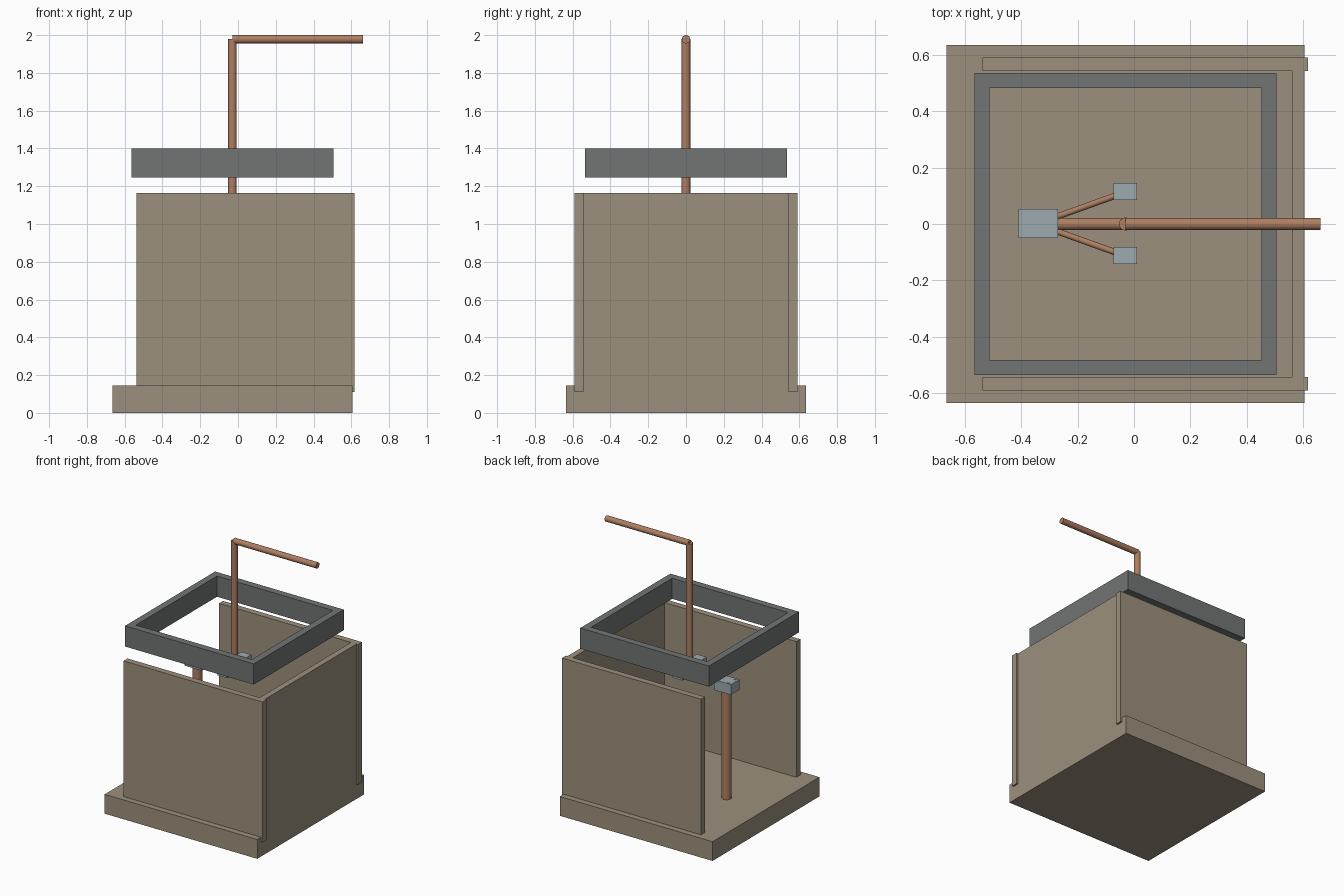
import bpy, bmesh
from mathutils import Vector

if "Cube" in bpy.data.objects:
    bpy.data.objects.remove(bpy.data.objects["Cube"])


def material(name, rgb):
    m = bpy.data.materials.new(name)
    m.diffuse_color = (*rgb, 1)
    m.use_nodes = True
    m.node_tree.nodes["Principled BSDF"].inputs["Base Color"].default_value = m.diffuse_color
    return m


STONE = material("tan_stone", (0.33, 0.28, 0.205))
FRAME = material("dark_grey", (0.165, 0.178, 0.172))
COPPER = material("copper", (0.42, 0.21, 0.122))
STEEL = material("pale_steel", (0.34, 0.405, 0.435))


def finish(name, bm, mat):
    me = bpy.data.meshes.new(name)
    bmesh.ops.recalc_face_normals(bm, faces=bm.faces)
    bm.to_mesh(me)
    bm.free()
    me.materials.append(mat)
    ob = bpy.data.objects.new(name, me)
    bpy.context.collection.objects.link(ob)
    return ob


def box(name, x, y, z, mat):
    bm = bmesh.new()
    bmesh.ops.create_cube(bm, size=1)
    for v in bm.verts:
        v.co = [r[0] + (c + 0.5) * (r[1] - r[0]) for c, r in zip(v.co, (x, y, z))]
    return finish(name, bm, mat)


def pipe(name, a, b, r, mat, sides=32):
    a, b = Vector(a), Vector(b)
    bm = bmesh.new()
    bmesh.ops.create_cone(bm, cap_ends=True, segments=sides, radius1=r, radius2=r,
                          depth=(b - a).length)
    bm.transform((b - a).to_track_quat('Z', 'Y').to_matrix().to_4x4())
    bmesh.ops.translate(bm, verts=bm.verts, vec=(a + b) / 2)
    for f in bm.faces:
        f.smooth = len(f.verts) == 4
    for e in bm.edges:
        e.smooth = all(len(f.verts) == 4 for f in e.link_faces)
    return finish(name, bm, mat)


# Floor tray and three wall panels (the -x side is open)
box("base", (-0.665, 0.605), (-0.635, 0.635), (0, 0.145), STONE)
box("end_wall", (0.56, 0.605), (-0.545, 0.545), (0.11, 1.165), STONE)
for side, y in (("front", (-0.59, -0.543)), ("back", (0.543, 0.59))):
    box(side + "_wall", (-0.538, 0.618), y, (0.11, 1.165), STONE)

# Floating square frame: outer outline, inner outline, bridged and extruded
bm = bmesh.new()
rings = []
for z in (1.245, 1.40):
    for h in (0.535, 0.482):
        rings.append([bm.verts.new((-0.03 + sx * h, sy * h, z))
                      for sx, sy in ((-1, -1), (1, -1), (1, 1), (-1, 1))])
lo_out, lo_in, hi_out, hi_in = rings
for p, q in ((lo_out, hi_out), (hi_out, hi_in), (hi_in, lo_in), (lo_in, lo_out)):
    for i in range(4):
        j = (i + 1) % 4
        bm.faces.new((p[i], p[j], q[j], q[i]))
finish("top_frame", bm, FRAME)

# Post with valve block and bolts
pipe("post", (-0.338, 0, 0.14), (-0.338, 0, 0.97), 0.034, COPPER)
box("valve_block", (-0.41, -0.27), (-0.05, 0.053), (0.957, 1.035), STEEL)
for side, s in (("front", -1), ("back", 1)):
    pipe(side + "_bolt", (-0.384, s * 0.036, 1.02), (-0.384, s * 0.036, 1.038),
         0.01, STEEL, 16)
    # Angled arms with small handle blocks
    pipe(side + "_arm", (-0.29, s * 0.02, 1.0), (-0.045, s * 0.108, 1.04), 0.011, COPPER)
    box(side + "_handle", (-0.072, 0.01),
        (0.085, 0.145) if s > 0 else (-0.142, -0.082), (1.01, 1.078), STEEL)

# Supply pipe, riser and overhead pipe
pipe("supply_pipe", (-0.28, 0, 1.0), (-0.03, 0, 1.0), 0.022, COPPER)
pipe("riser", (-0.03, 0, 0.98), (-0.03, 0, 1.98), 0.023, COPPER)
pipe("overhead_pipe", (-0.03, 0, 1.978), (0.662, 0, 1.978), 0.022, COPPER)
